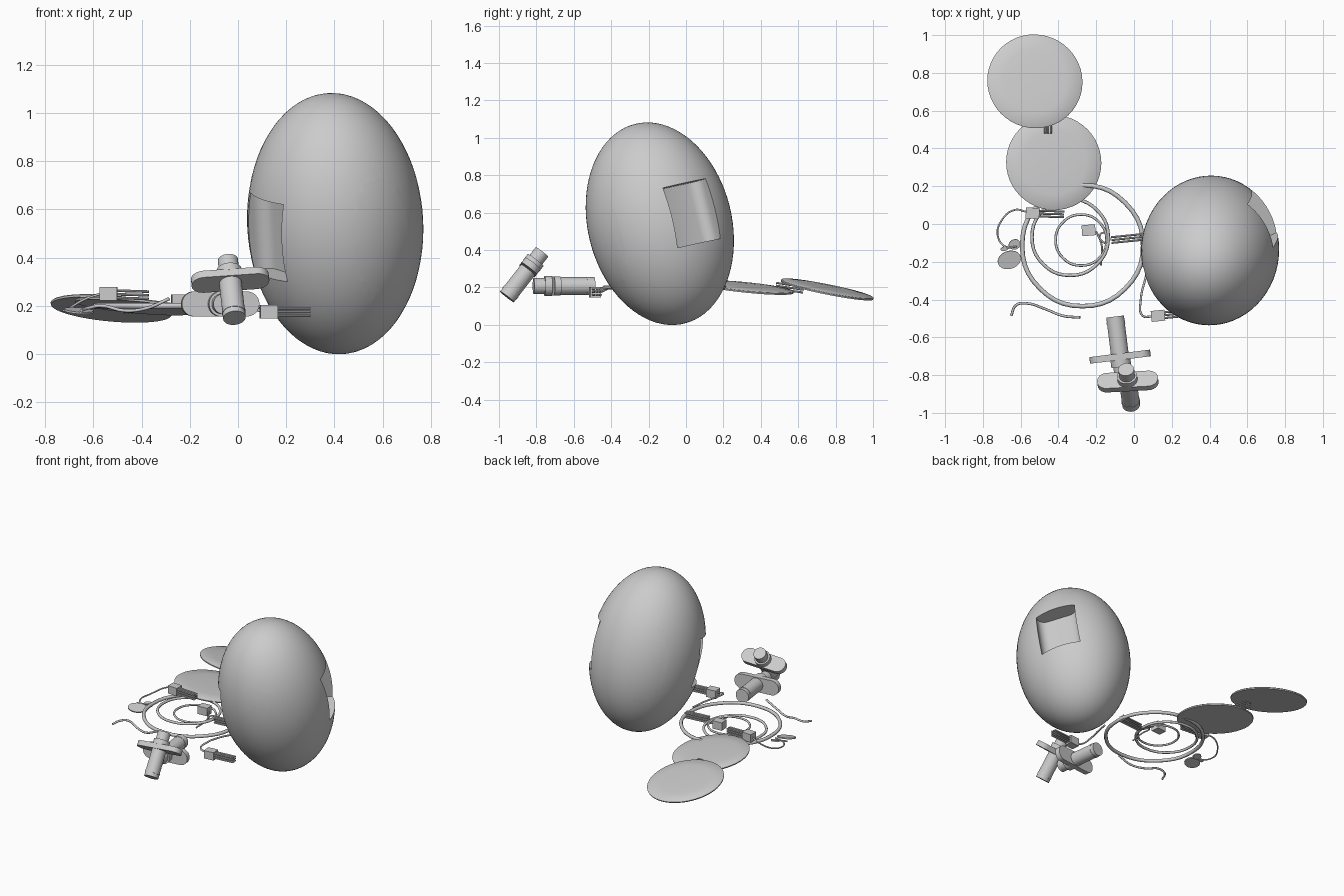
import bpy, bmesh, math
from mathutils import Vector, Matrix

if "Cube" in bpy.data.objects:
    bpy.data.objects.remove(bpy.data.objects["Cube"])


def finish(name, bm, mat=Matrix.Identity(4)):
    bm.transform(mat)
    bmesh.ops.recalc_face_normals(bm, faces=bm.faces)
    me = bpy.data.meshes.new(name)
    bm.to_mesh(me)
    bm.free()
    ob = bpy.data.objects.new(name, me)
    bpy.context.collection.objects.link(ob)
    return ob


def smooth(ob, angle=35):
    bpy.ops.object.select_all(action='DESELECT')
    ob.select_set(True)
    bpy.context.view_layer.objects.active = ob
    bpy.ops.object.shade_smooth_by_angle(angle=math.radians(angle))


def frame(origin, z, x=(1, 0, 0)):
    z = Vector(z).normalized()
    y = z.cross(Vector(x)).normalized()
    x = y.cross(z)
    m = Matrix((x, y, z)).transposed().to_4x4()
    m.translation = origin
    return m


def cyl(bm, r, z0, z1, seg=32, sx=1, sy=1, x=0, y=0):
    m = Matrix.Translation((x, y, (z0 + z1) / 2)) @ Matrix.Diagonal((sx, sy, 1, 1))
    bmesh.ops.create_cone(bm, cap_ends=True, segments=seg, radius1=r, radius2=r,
                          depth=z1 - z0, matrix=m)


def tube(name, pts, r, cyclic=False):
    cu = bpy.data.curves.new(name, 'CURVE')
    cu.dimensions = '3D'
    cu.bevel_depth, cu.bevel_resolution = r, 2
    cu.use_fill_caps = True
    cu.resolution_u = 5
    sp = cu.splines.new('BEZIER')
    sp.bezier_points.add(len(pts) - 1)
    for b, p in zip(sp.bezier_points, pts):
        b.co = p
        b.handle_left_type = b.handle_right_type = 'AUTO'
    sp.use_cyclic_u = cyclic
    ob = bpy.data.objects.new(name, cu)
    bpy.context.collection.objects.link(ob)
    return ob


# Tilted egg-shaped shell
egg_frame = frame((0.403, -0.14, 0.541), (-0.05, -0.24, 0.97))
bm = bmesh.new()
bmesh.ops.create_uvsphere(bm, u_segments=64, v_segments=40, radius=1)
shell = finish('egg_shell', bm, egg_frame @ Matrix.Diagonal((0.365, 0.385, 0.55, 1)))

# Openings: square pockets and shallow oval windows, alternating around the shell
for i, az in enumerate((33, 123, 213, 303)):
    spin = egg_frame @ Matrix.Rotation(math.radians(az), 4, 'Z')
    bm = bmesh.new()
    if i % 2 == 0:
        bmesh.ops.create_cube(bm, size=1, matrix=Matrix.Translation((0.4, 0, 0))
                              @ Matrix.Diagonal((0.3, 0.27, 0.33, 1)))
        back = [e for e in bm.edges if all(v.co.x < 0.3 for v in e.verts)
                and abs(e.verts[0].co.z - e.verts[1].co.z) > 0.1]
        bmesh.ops.bevel(bm, geom=back, offset=0.06, segments=6, profile=0.5, affect='EDGES')
    else:
        cyl(bm, 1, 0.318, 0.6, 64, 0.26, 0.138)
        bm.transform(Matrix.Rotation(math.pi / 2, 4, 'Y'))
    cutter = finish('opening_cutter', bm, spin)
    cutter.hide_render = True
    mod = shell.modifiers.new('opening', 'BOOLEAN')
    mod.operation, mod.solver, mod.object = 'DIFFERENCE', 'EXACT', cutter
    bpy.context.view_layer.objects.active = shell
    bpy.ops.object.modifier_apply(modifier=mod.name)
    bpy.data.objects.remove(cutter)
smooth(shell, 30)

# Two tilted lids with a slight dome
for name, c, n in (('back_lid', (-0.525, 0.755, 0.19), (0.09, 0.2, 1)),
                   ('near_lid', (-0.425, 0.325, 0.2), (0.09, 0.1, 1))):
    bm = bmesh.new()
    rings = []
    for r, z in ((0.251, -0.006), (0.253, 0.002), (0.248, 0.006), (0.17, 0.013), (0.08, 0.016)):
        rings.append([bm.verts.new((r * math.cos(a * math.tau / 48),
                                    r * math.sin(a * math.tau / 48), z)) for a in range(48)])
    for lo, hi in zip(rings, rings[1:]):
        for k in range(48):
            bm.faces.new((lo[k], lo[(k + 1) % 48], hi[(k + 1) % 48], hi[k]))
    bm.faces.new(rings[-1])
    bm.faces.new(rings[0][::-1])
    smooth(finish(name, bm, frame(c, n)))

# Wire hoops
for name, x, y, z, r, w in (('large_hoop', -0.272, -0.115, 0.2, 0.32, 0.012),
                            ('middle_hoop', -0.338, -0.07, 0.2, 0.202, 0.009),
                            ('small_hoop', -0.28, -0.085, 0.2, 0.135, 0.007)):
    pts = [(x + r * math.cos(a * math.tau / 8), y + r * math.sin(a * math.tau / 8), z)
           for a in range(8)]
    tube(name, pts, w, True)


# Handle: stepped cylinder with a long rounded flange
def handle(name, start, end):
    start, end = Vector(start), Vector(end)
    L = (end - start).length
    bm = bmesh.new()
    cyl(bm, 0.047, 0, L * 0.62)
    cyl(bm, 0.049, L * 0.08, L * 0.13)
    cyl(bm, 0.053, L * 0.7, L * 0.82)
    cyl(bm, 0.042, L * 0.8, L)
    n = 12
    outline = [(s * 0.11 + 0.052 * math.cos(a), 0.052 * math.sin(a))
               for s, a0 in ((1, -math.pi / 2), (-1, math.pi / 2))
               for a in [a0 + math.pi * k / n for k in range(n + 1)]]
    face = bm.faces.new([bm.verts.new((x, y, L * 0.6)) for x, y in outline])
    ext = bmesh.ops.extrude_face_region(bm, geom=[face], use_keep_orig=True)
    bmesh.ops.translate(bm, vec=(0, 0, 0.035),
                        verts=[v for v in ext['geom'] if isinstance(v, bmesh.types.BMVert)])
    smooth(finish(name, bm, frame(start, end - start)))


handle('flat_handle', (-0.1, -0.49, 0.208), (-0.06, -0.815, 0.208))
handle('raised_handle', (-0.015, -0.957, 0.15), (-0.042, -0.77, 0.39))


# Plugs: small block and a bundle of pins
def pins(name, start, direction, length):
    bm = bmesh.new()
    for i in (-1, 0, 1):
        for j in (-1, 0, 1):
            cyl(bm, 0.0055, 0, length, 8, x=i * 0.015, y=j * 0.015)
    smooth(finish(name, bm, frame(start, direction, (0, 0, 1))))


def block(name, c, turn):
    bm = bmesh.new()
    bmesh.ops.create_cube(bm, size=1, matrix=Matrix.Diagonal((0.072, 0.058, 0.056, 1)))
    finish(name, bm, Matrix.Translation(c) @ Matrix.Rotation(turn, 4, 'Z'))


block('front_plug', (0.127, -0.486, 0.175), 0.1)
pins('front_plug_pins', (0.16, -0.483, 0.175), (1, 0.1, 0), 0.14)
block('left_plug', (-0.537, 0.057, 0.25), -0.05)
pins('left_plug_pins', (-0.5, 0.055, 0.248), (1, -0.03, -0.03), 0.13)
block('hoop_plug', (-0.24, -0.033, 0.22), 0.08)
pins('hoop_pins', (-0.12, -0.085, 0.2), (1, 0.1, 0), 0.17)
pins('lid_pins', (-0.455, 0.48, 0.21), (0, 1, -0.15), 0.15)

# Loose cables
tube('front_cable', [(0.095, -0.49, 0.18), (0.045, -0.485, 0.19), (0.036, -0.4, 0.2),
                     (0.06, -0.29, 0.2), (0.085, -0.2, 0.19)], 0.006)
tube('loose_cable', [(-0.65, -0.485, 0.18), (-0.625, -0.43, 0.19), (-0.57, -0.42, 0.2),
                     (-0.47, -0.45, 0.18), (-0.38, -0.485, 0.19), (-0.285, -0.495, 0.23)], 0.007)
tube('left_cable', [(-0.57, 0.065, 0.25), (-0.63, 0.075, 0.23), (-0.7, 0.02, 0.19),
                    (-0.722, -0.06, 0.18), (-0.68, -0.12, 0.18), (-0.62, -0.12, 0.19)], 0.005)
tube('hoop_cable', [(-0.2, -0.04, 0.22), (-0.17, -0.09, 0.21), (-0.14, -0.1, 0.2),
                    (-0.135, -0.06, 0.2), (-0.175, -0.05, 0.2), (-0.17, -0.12, 0.19),
                    (-0.175, -0.22, 0.18)], 0.005)

# Small flat leaves at the end of the left cable
for x, y, rx, ry in ((-0.66, -0.19, 0.063, 0.048), (-0.632, -0.108, 0.032, 0.027),
                     (-0.685, -0.13, 0.022, 0.012)):
    bm = bmesh.new()
    cyl(bm, 1, -0.004, 0.004, 24, rx, ry)
    smooth(finish('small_leaf', bm, frame((x, y, 0.18), (0.1, -0.2, 1), (1, 0.3, 0))))
